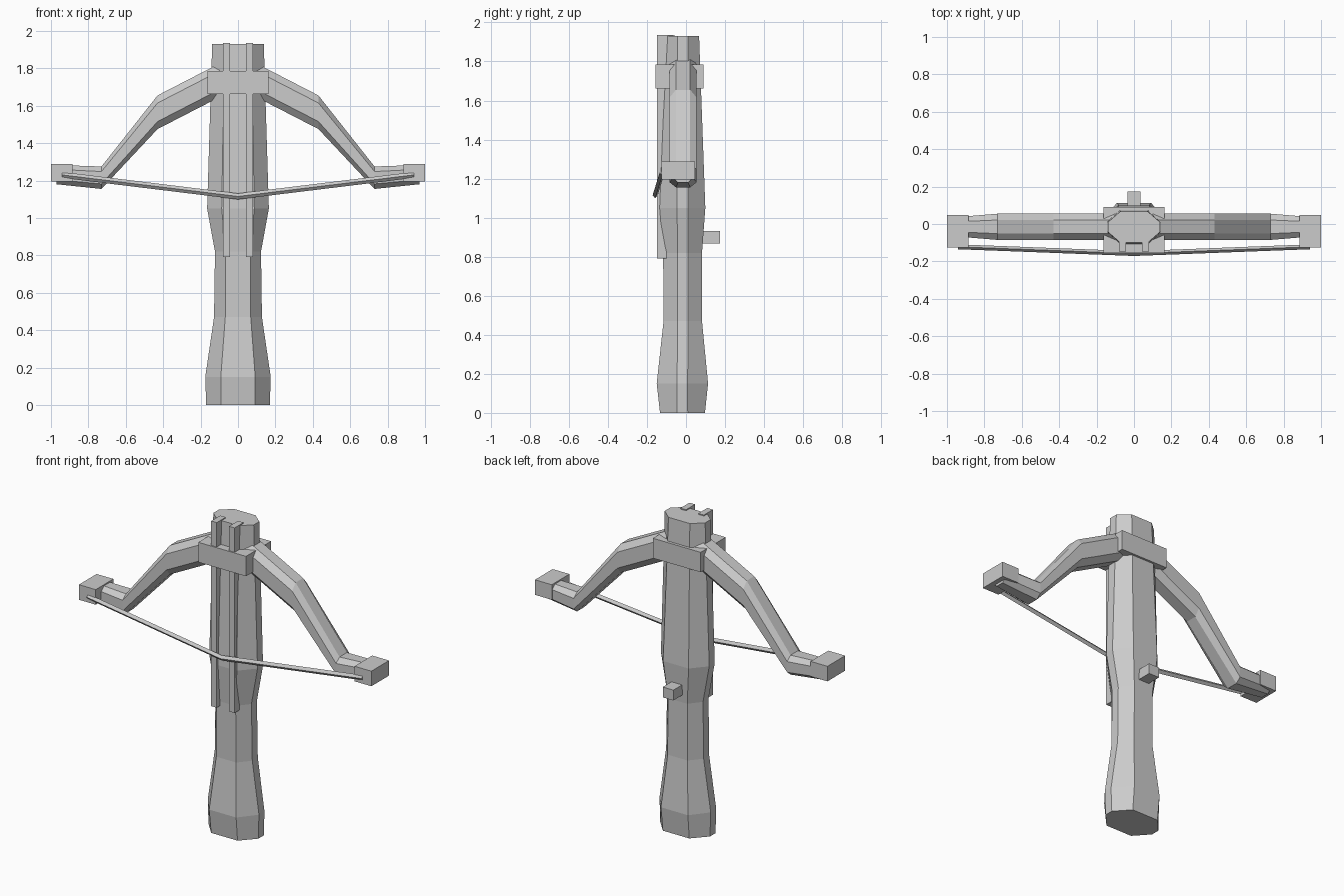
import bpy, bmesh
from mathutils import Vector

if "Cube" in bpy.data.objects:
    bpy.data.objects.remove(bpy.data.objects["Cube"])

grey = bpy.data.materials.new("plain_grey")
grey.diffuse_color = (0.6, 0.6, 0.6, 1)
grey.use_nodes = True
grey.node_tree.nodes["Principled BSDF"].inputs["Base Color"].default_value = grey.diffuse_color


def finish(name, bm):
    bmesh.ops.recalc_face_normals(bm, faces=bm.faces)
    me = bpy.data.meshes.new(name)
    bm.to_mesh(me)
    bm.free()
    me.materials.append(grey)
    ob = bpy.data.objects.new(name, me)
    bpy.context.collection.objects.link(ob)
    return ob


def loft(name, rings):
    bm = bmesh.new()
    vs = [[bm.verts.new(p) for p in r] for r in rings]
    n = len(vs[0])
    for a, b in zip(vs, vs[1:]):
        for i in range(n):
            j = (i + 1) % n
            bm.faces.new((a[i], a[j], b[j], b[i]))
    bm.faces.new(vs[0])
    bm.faces.new(vs[-1])
    return finish(name, bm)


def box(name, lo, hi):
    bm = bmesh.new()
    bmesh.ops.create_cube(bm, size=1)
    for v in bm.verts:
        v.co = Vector([lo[k] + (v.co[k] + 0.5) * (hi[k] - lo[k]) for k in range(3)])
    return finish(name, bm)


def octagon(a, b, fa, fb):
    # half sizes a, b; flats of half length fa (along a) and fb (along b)
    return [(a, -fb), (a, fb), (fa, b), (-fa, b), (-a, fb), (-a, -fb), (-fa, -b), (fa, -b)]


# Stock: z, half width, front y, back y, front flat half width
stations = [(0, 0.17, -0.133, 0.097, 0.09), (0.15, 0.175, -0.15, 0.113, 0.092),
            (0.47, 0.128, -0.115, 0.082, 0.068), (0.82, 0.123, -0.117, 0.082, 0.066),
            (1.05, 0.165, -0.135, 0.099, 0.087), (1.93, 0.138, -0.1, 0.067, 0.073)]
rings = []
for z, w, y0, y1, f in stations:
    c = (y0 + y1) / 2
    rings.append([(x, c + y, z) for x, y in octagon(w, (y1 - y0) / 2, f, 0.027)])
loft("stock", rings)

# Clamp holding the bow to the stock
box("clamp", (-0.163, -0.155, 1.662), (0.163, 0.09, 1.785))

# Trigger
box("trigger", (-0.036, 0.0, 0.868), (0.036, 0.175, 0.932))

# Bow limb: x, bottom z, top z, half depth
limb = [(0.0, 1.69, 1.88, 0.07), (0.43, 1.475, 1.655, 0.07),
        (0.73, 1.155, 1.275, 0.07), (0.97, 1.18, 1.283, 0.05)]
limb[0] = (0.1, 1.645, 1.825, 0.07)
for side, s in (("left", -1), ("right", 1)):
    rings = []
    for x, z0, z1, d in limb:
        c, h = (z0 + z1) / 2, (z1 - z0) / 2
        rings.append([(s * x, -0.015 + y, c + z) for y, z in octagon(d, h, d * 0.52, h * 0.55)])
    loft(side + "_limb", rings)

    # Limb end block and bolt rail
    xs = sorted((s * 0.885, s * 1.0))
    box(side + "_end_block", (xs[0], -0.126, 1.195), (xs[1], 0.047, 1.288))
    xs = sorted((s * 0.042, s * 0.08))
    box(side + "_rail", (xs[0], -0.148, 0.792), (xs[1], -0.06, 1.936))

# Bow string with a diamond section
rings = []
for x, y, z in ((-0.94, -0.122, 1.23), (0, -0.158, 1.115), (0.94, -0.122, 1.23)):
    rings.append([(x, y - 0.013, z), (x, y, z + 0.016), (x, y + 0.013, z), (x, y, z - 0.016)])
loft("bow_string", rings)
